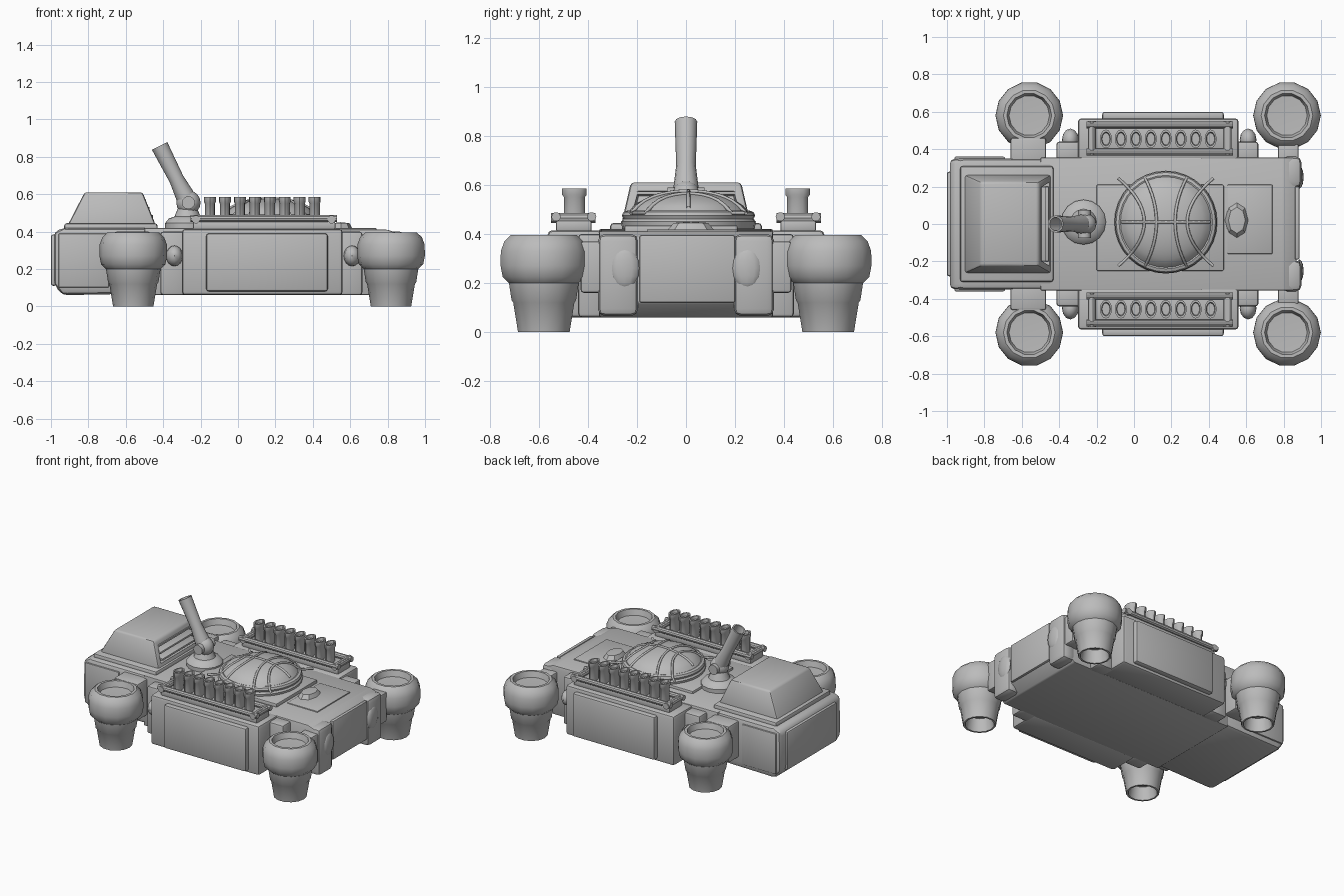
import bpy, bmesh
from math import sin, cos, pi, radians, sqrt
from mathutils import Vector, Matrix

if "Cube" in bpy.data.objects:
    bpy.data.objects.remove(bpy.data.objects["Cube"], do_unlink=True)

grey = bpy.data.materials.new("plain_grey")
grey.use_nodes = True
colour = (0.5, 0.5, 0.5, 1)
grey.diffuse_color = colour
grey.node_tree.nodes["Principled BSDF"].inputs["Base Color"].default_value = colour
parts = []


def finish(name, bm, bevel=0.0, segments=2):
    if bevel:
        bmesh.ops.bevel(bm, geom=bm.edges[:], offset=bevel, segments=segments,
                        profile=0.5, affect='EDGES', clamp_overlap=True)
    bmesh.ops.recalc_face_normals(bm, faces=bm.faces[:])
    mesh = bpy.data.meshes.new(name)
    bm.to_mesh(mesh)
    bm.free()
    mesh.materials.append(grey)
    ob = bpy.data.objects.new(name, mesh)
    bpy.context.collection.objects.link(ob)
    parts.append(ob)
    return ob


def box(name, x, y, z, bevel=0.01):
    bm = bmesh.new()
    bmesh.ops.create_cube(bm, size=1)
    for v in bm.verts:
        v.co = [(a + b) / 2 + c * abs(b - a) for (a, b), c in zip((x, y, z), v.co)]
    return finish(name, bm, bevel)


def prism(name, profile, y0, y1, bevel=0.0):
    # side profile in x and z, drawn out along y
    bm = bmesh.new()
    face = bm.faces.new([bm.verts.new((x, y0, z)) for x, z in profile])
    made = bmesh.ops.extrude_face_region(bm, geom=[face])["geom"]
    bmesh.ops.translate(bm, vec=(0, y1 - y0, 0),
                        verts=[g for g in made if isinstance(g, bmesh.types.BMVert)])
    return finish(name, bm, bevel)


def lathe(name, profile, at, sides=16, stretch=(1, 1), aim=None):
    bm = bmesh.new()
    rings = []
    for r, z in profile:
        if r == 0:
            rings.append([bm.verts.new((0, 0, z))] * sides)
        else:
            rings.append([bm.verts.new((r * stretch[0] * cos(2 * pi * i / sides),
                                        r * stretch[1] * sin(2 * pi * i / sides), z))
                          for i in range(sides)])
    for a, b in zip(rings, rings[1:]):
        for i in range(sides):
            j = (i + 1) % sides
            corners = list(dict.fromkeys((a[i], a[j], b[j], b[i])))
            if len(corners) > 2:
                bm.faces.new(corners)
    turn = Vector(aim).to_track_quat('Z', 'Y').to_matrix().to_4x4() if aim else Matrix()
    bm.transform(Matrix.Translation(at) @ turn)
    return finish(name, bm)


def rod(name, a, b, r, sides=12):
    d = Vector(b) - Vector(a)
    return lathe(name, [(0, 0), (r, 0), (r, d.length), (0, d.length)], a, sides, aim=d)


def knob(name, at, size):
    bm = bmesh.new()
    bmesh.ops.create_uvsphere(bm, u_segments=12, v_segments=8, radius=1)
    bm.transform(Matrix.Translation(at) @ Matrix.Diagonal((*size, 1)))
    return finish(name, bm)


# Main hull
prism("hull", [(-0.5, 0.06), (0.8, 0.06), (0.87, 0.12), (0.87, 0.385),
               (0.8, 0.41), (-0.5, 0.42)], -0.355, 0.355, 0.008)
box("rear_panel", (0.86, 0.885), (-0.19, 0.2), (0.12, 0.395), 0.008)

# Cab: lower body, raised sill, window panels
prism("cab_body", [(-0.94, 0.06), (-0.42, 0.07), (-0.42, 0.42), (-0.93, 0.42),
                   (-0.985, 0.4), (-0.985, 0.12)], -0.35, 0.35, 0.03)
box("cab_sill", (-0.93, -0.43), (-0.31, 0.31), (0.4, 0.445), 0.015)
box("cab_front_panel", (-1.0, -0.97), (-0.28, 0.28), (0.11, 0.385), 0.012)
for s in (1, -1):
    box("cab_side_panel", (-0.96, -0.69), (s * 0.34, s * 0.36), (0.1, 0.39), 0.008)

# Cab roof with a recessed, slatted back
bm = bmesh.new()
bmesh.ops.create_cube(bm, size=1)
for v in bm.verts:
    low = v.co.z < 0
    v.co.x = (-0.91 if low else -0.82) if v.co.x < 0 else (-0.44 if low else -0.51)
    v.co.y = (0.265 if low else 0.225) * (1 if v.co.y > 0 else -1)
    v.co.z = 0.435 if low else 0.61
bmesh.ops.bevel(bm, geom=bm.edges[:], offset=0.014, segments=2, profile=0.5, affect='EDGES')
back = max(bm.faces, key=lambda f: f.calc_area() * (f.normal.x > 0.7))
bmesh.ops.inset_individual(bm, faces=[back], thickness=0.03, depth=0)
bmesh.ops.inset_individual(bm, faces=[back], thickness=0.003, depth=-0.05)
finish("cab_roof", bm)
for i in range(3):
    x, z = -0.455 - 0.018 * i, 0.475 + 0.042 * i
    box("back_slat", (x - 0.06, x), (-0.2, 0.2), (z, z + 0.014), 0.003)

# Gun turret with hollow barrel
lathe("turret_base", [(0, 0.41), (0.12, 0.41), (0.12, 0.445), (0.1, 0.47),
                      (0.07, 0.48), (0.05, 0.53), (0, 0.54)], (-0.27, 0.01, 0))
knob("turret_joint", (-0.265, 0, 0.555), (0.065, 0.058, 0.065))
rod("turret_pivot", (-0.265, -0.075, 0.555), (-0.265, 0.075, 0.555), 0.035)
lathe("gun_barrel", [(0, 0), (0.05, 0), (0.05, 0.05), (0.04, 0.14), (0.046, 0.34),
                     (0.036, 0.34), (0.03, 0.16), (0, 0.16)],
      (-0.265, 0, 0.555), 12, aim=(-0.145, 0, 0.285))

# Dome on the deck, with ring and ribs
cx, cy = 0.17, 0.01
box("dome_plate", (-0.2, 0.48), (-0.25, 0.21), (0.4, 0.435), 0.006)
lathe("dome_collar", [(0, 0.42), (0.27, 0.42), (0.275, 0.45), (0.25, 0.48), (0, 0.48)],
      (cx, cy, 0), 32)
lathe("dome_ring", [(0.25 + 0.022 * cos(a * pi / 4), 0.475 + 0.02 * sin(a * pi / 4))
                    for a in range(9)], (cx, cy, 0), 32)


def dome_height(r):
    return 0.46 + 0.115 * sqrt(max(0, 1 - (r / 0.255) ** 2))


lathe("dome", [(r / 40, dome_height(r / 40)) for r in range(10, -1, -1)], (cx, cy, 0), 32)


def rib(bend):
    data = bpy.data.curves.new("dome_rib", 'CURVE')
    data.dimensions = '3D'
    data.bevel_depth = 0.008
    data.bevel_resolution = 1
    line = data.splines.new('POLY')
    line.points.add(16)
    for i, p in enumerate(line.points):
        t = (i / 8 - 1) * 0.235
        x, y = (t, 0) if bend == 0 else (bend * (0.05 + 1.1 * t * t), t)
        p.co = (cx + x, cy + y, dome_height(min(0.25, sqrt(x * x + y * y))) + 0.002, 1)
    data.materials.append(grey)
    ob = bpy.data.objects.new("dome_rib", data)
    bpy.context.collection.objects.link(ob)
    return ob


for bend in (0, 1, -1, 2.3, -2.3):
    rib(bend)

# Rear deck hatch
box("hatch_plate", (0.5, 0.74), (-0.16, 0.21), (0.4, 0.418), 0.004)
lathe("hatch_knob", [(0, 0.41), (0.1, 0.41), (0.07, 0.445), (0, 0.45)],
      (0.55, 0.02, 0), 8, (0.65, 1))

# Thruster pod, turned from one profile
pod = [(0, 0.09), (0.08, 0.09), (0.095, 0), (0.108, 0), (0.128, 0.12), (0.135, 0.13),
       (0.146, 0.2), (0.172, 0.225), (0.181, 0.27), (0.18, 0.33), (0.165, 0.37),
       (0.138, 0.395), (0.12, 0.395), (0.108, 0.355), (0, 0.35)]

for s in (1, -1):
    # Corner thrusters and their arms
    for x in (-0.56, 0.818):
        lathe("thruster", pod, (x, s * 0.58, 0), 14)
    box("front_arm", (-0.66, -0.47), (s * 0.3, s * 0.46), (0.14, 0.4), 0.012)
    box("rear_arm", (0.77, 0.88), (s * 0.3, s * 0.43), (0.16, 0.37), 0.012)

    # Rear corner posts
    box("rear_post", (0.79, 0.895), (s * 0.195, s * 0.36), (0.065, 0.4), 0.03)
    knob("post_knob", (0.885, s * 0.25, 0.26), (0.022, 0.06, 0.085))

    # Side pontoon with panel and end blocks
    box("pontoon", (-0.3, 0.56), (s * 0.34, s * 0.565), (0.06, 0.415), 0.02)
    box("pontoon_panel", (-0.17, 0.48), (s * 0.55, s * 0.6), (0.08, 0.39), 0.014)
    for x in (-0.35, 0.6):
        box("end_block", (x - 0.065, x + 0.065), (s * 0.33, s * 0.44), (0.06, 0.4), 0.015)
        knob("end_knob", (x + 0.01, s * 0.45, 0.27), (0.045, 0.06, 0.055))

    # Launcher rack with a row of tubes
    box("rack_base", (-0.24, 0.52), (s * 0.385, s * 0.53), (0.41, 0.455), 0.008)
    for y in (0.385, 0.53):
        rod("rack_rail", (-0.255, s * y, 0.47), (0.53, s * y, 0.47), 0.019, 10)
    for x in (-0.225, 0.5):
        box("rack_end", (x - 0.012, x + 0.012), (s * 0.39, s * 0.525), (0.44, 0.485), 0.004)
        rod("rack_pin", (x, s * 0.37, 0.465), (x, s * 0.55, 0.465), 0.022, 10)
    for i in range(8):
        lathe("launch_tube", [(0, 0.44), (0.85, 0.44), (0.85, 0.55), (1, 0.56), (1, 0.585),
                              (0.75, 0.585), (0.65, 0.565), (0, 0.565)],
              (-0.15 + 0.08 * i, s * 0.455, 0), 12, (0.032, 0.05))

# Smooth shading with crisp edges
bpy.ops.object.select_all(action='DESELECT')
for ob in parts:
    ob.select_set(True)
bpy.context.view_layer.objects.active = parts[0]
bpy.ops.object.shade_smooth_by_angle(angle=radians(35))
